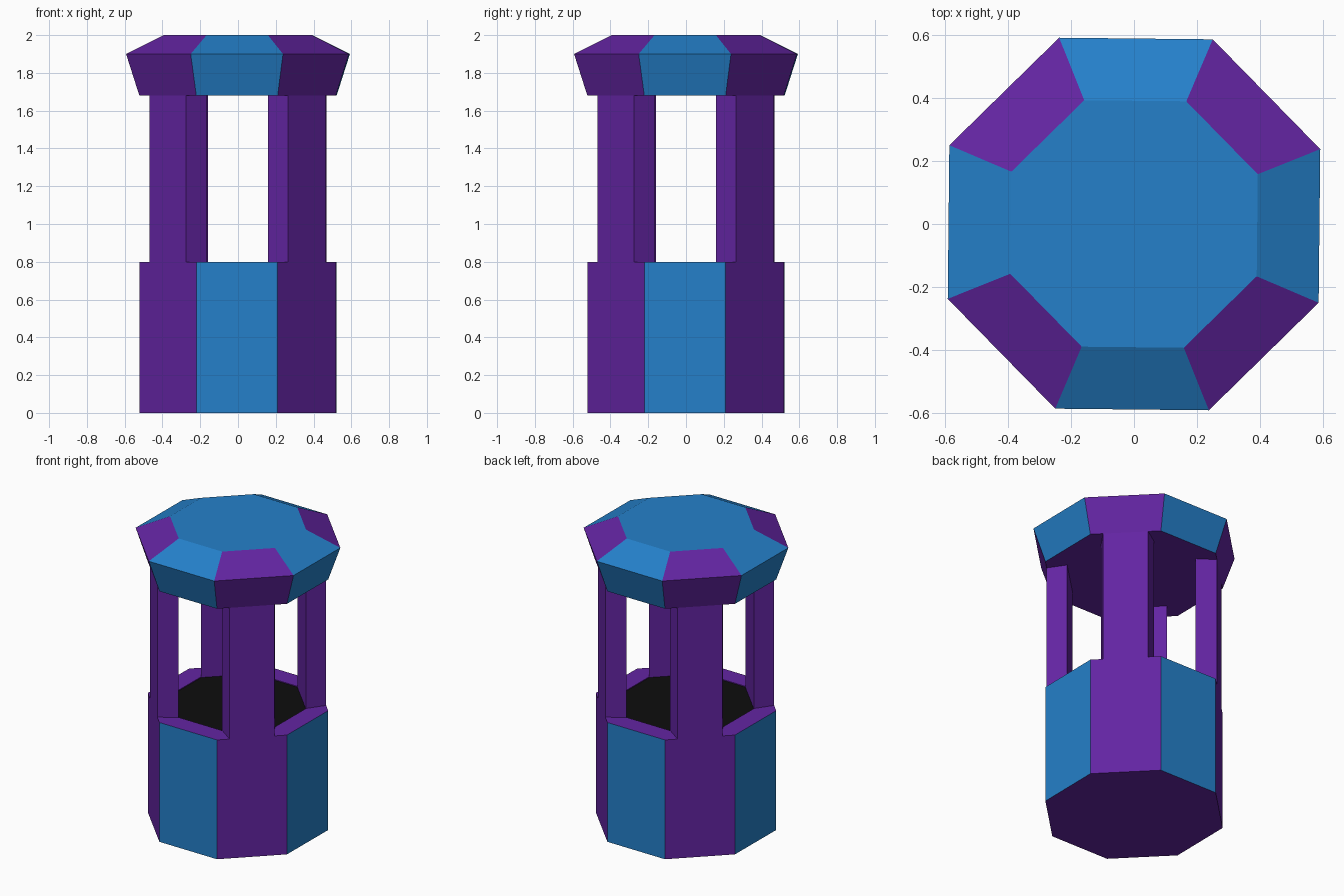
import bpy, bmesh, math

if "Cube" in bpy.data.objects:
    bpy.data.objects.remove(bpy.data.objects["Cube"])

TURN = math.radians(-0.6)   # whole model is very slightly twisted


def mat(name, col):
    m = bpy.data.materials.new(name)
    m.diffuse_color = (*col, 1)
    m.use_nodes = True
    m.node_tree.nodes["Principled BSDF"].inputs["Base Color"].default_value = m.diffuse_color
    return m


MATS = [mat("purple", (0.125, 0.018, 0.362)),
        mat("blue", (0.018, 0.216, 0.591)),
        mat("black", (0.004, 0.004, 0.004))]


def octagon(bm, apothem, z):
    r = apothem / math.cos(math.pi / 8)
    return [bm.verts.new((r * math.cos(a), r * math.sin(a), z))
            for a in (TURN + math.pi / 8 + k * math.pi / 4 for k in range(8))]


def finish(bm, name):
    me = bpy.data.meshes.new(name)
    bm.normal_update()
    bm.to_mesh(me)
    bm.free()
    for m in MATS:
        me.materials.append(m)
    ob = bpy.data.objects.new(name, me)
    bpy.context.collection.objects.link(ob)
    return ob


def loft(name, rings, side_rule, bottom, top):
    """Stack octagon rings; side_rule(level, side) gives the colour."""
    bm = bmesh.new()
    loops = [octagon(bm, a, z) for a, z in rings]
    for lv, (lo, hi) in enumerate(zip(loops, loops[1:])):
        for k in range(8):
            n = (k + 1) % 8
            f = bm.faces.new((lo[k], lo[n], hi[n], hi[k]))
            f.material_index = side_rule(lv, k)
    bm.faces.new(loops[0][::-1]).material_index = bottom
    bm.faces.new(loops[-1]).material_index = top
    return finish(bm, name)


# Sides 1, 3, 5, 7 face the axes and are blue; the diagonals are purple
# Bin body with purple rim and dark opening
loft("bin_body", [(0.52, 0), (0.52, 0.80), (0.392, 0.80), (0.392, 0.795)],
     lambda lv, k: k % 2 if lv == 0 else 0, 0, 2)

# Roof: flared sides, sloped shoulders, flat blue top
loft("roof", [(0.52, 1.68), (0.59, 1.90), (0.392, 2.0)],
     lambda lv, k: k % 2, 0, 1)

# Four diagonal posts, slightly wider on the inside
for i in range(4):
    a = TURN + math.pi / 4 + i * math.pi / 2
    c, s = math.cos(a), math.sin(a)
    section = [(0.392, -0.162), (0.52, -0.138), (0.52, 0.138), (0.392, 0.162)]
    bm = bmesh.new()
    lo, hi = [[bm.verts.new((r * c - t * s, r * s + t * c, z))
               for r, t in section] for z in (0.80, 1.68)]
    for k in range(4):
        n = (k + 1) % 4
        bm.faces.new((lo[k], lo[n], hi[n], hi[k]))
    bm.faces.new(lo[::-1])
    bm.faces.new(hi)
    finish(bm, f"post_{i + 1}")
